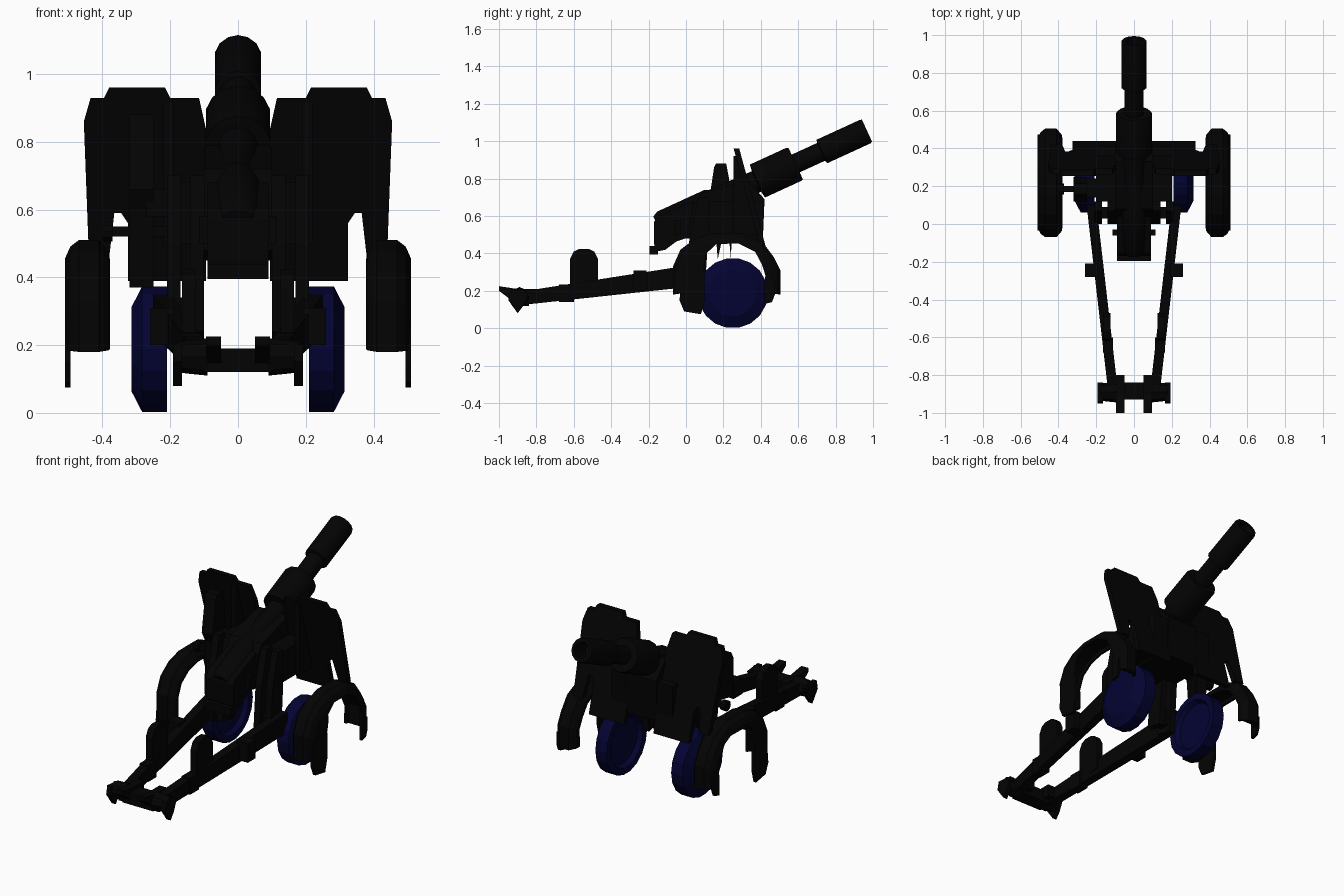
import bpy, bmesh
from math import radians
from mathutils import Vector

cube = bpy.data.objects.get("Cube")
if cube:
    bpy.data.objects.remove(cube, do_unlink=True)


def material(name, rgb):
    m = bpy.data.materials.new(name)
    m.use_nodes = True
    m.diffuse_color = (*rgb, 1)
    bsdf = m.node_tree.nodes["Principled BSDF"]
    bsdf.inputs["Base Color"].default_value = (*rgb, 1)
    bsdf.inputs["Roughness"].default_value = 0.8
    return m


BLACK = material("near_black", (0.001, 0.001, 0.001))
NAVY = material("dark_navy", (0.001, 0.001, 0.033))


def finish(name, bm, mat=BLACK, smooth=False):
    bmesh.ops.recalc_face_normals(bm, faces=bm.faces)
    me = bpy.data.meshes.new(name)
    bm.to_mesh(me)
    bm.free()
    me.materials.append(mat)
    ob = bpy.data.objects.new(name, me)
    bpy.context.collection.objects.link(ob)
    if smooth:
        bpy.ops.object.select_all(action="DESELECT")
        ob.select_set(True)
        bpy.context.view_layer.objects.active = ob
        bpy.ops.object.shade_smooth_by_angle(angle=radians(35))
    return ob


def extrude(name, points, offset):
    """Closed outline of 3D points, pushed along an offset."""
    bm = bmesh.new()
    face = bm.faces.new([bm.verts.new(p) for p in points])
    moved = bmesh.ops.extrude_face_region(bm, geom=[face], use_keep_orig=True)["geom"]
    verts = [v for v in moved if isinstance(v, bmesh.types.BMVert)]
    bmesh.ops.translate(bm, vec=offset, verts=verts)
    return finish(name, bm)


def side_prism(name, yz, x0, x1):
    return extrude(name, [(x0, y, z) for y, z in yz], (x1 - x0, 0, 0))


def box(name, lo, hi):
    y0, z0, y1, z1 = lo[1], lo[2], hi[1], hi[2]
    return side_prism(name, [(y0, z0), (y1, z0), (y1, z1), (y0, z1)], lo[0], hi[0])


def loft(bm, rings):
    """Skin a row of equal closed loops and cap both ends."""
    for a, b in zip(rings, rings[1:]):
        for i in range(len(a)):
            j = (i + 1) % len(a)
            bm.faces.new((a[i], a[j], b[j], b[i]))
    bm.faces.new(rings[0])
    bm.faces.new(rings[-1])


def lathe(name, start, direction, profile, sides=14, mat=BLACK, smooth=True):
    """Turn (distance, radius) pairs around an axis."""
    rot = Vector((0, 0, 1)).rotation_difference(Vector(direction)).to_matrix().to_4x4()
    bm = bmesh.new()
    rings = []
    for dist, rad in profile:
        ring = bmesh.ops.create_circle(bm, segments=sides, radius=rad)["verts"]
        bmesh.ops.translate(bm, vec=(0, 0, dist), verts=ring)
        rings.append(ring)
    loft(bm, rings)
    bmesh.ops.transform(bm, matrix=rot, verts=bm.verts)
    bmesh.ops.translate(bm, vec=start, verts=bm.verts)
    return finish(name, bm, mat, smooth)


def beam(name, a, b, width, h0, h1):
    """Tapering beam between two points."""
    bm = bmesh.new()
    loft(bm, [[bm.verts.new(Vector(p) + Vector((sx * width / 2, 0, sz * h / 2)))
               for sx, sz in ((-1, -1), (1, -1), (1, 1), (-1, 1))] for p, h in ((a, h0), (b, h1))])
    return finish(name, bm)


def mudguard(name, s, path, centre):
    """Arched channel with rounded shoulders and an outer wall of varying depth."""
    bm = bmesh.new()
    rings = []
    for y, z, depth in path:
        p = Vector((0, y, z))
        inward = (Vector((0, *centre)) - p).normalized()
        section = [(0.378, 0.06), (0.382, 0.035), (0.41, 0), (0.47, 0), (0.495, 0.02), (0.51, 0.055),
                   (0.51, depth), (0.495, depth), (0.49, 0.04), (0.395, 0.04), (0.39, 0.06)]
        rings.append([bm.verts.new(p + inward * d + Vector((s * x, 0, 0))) for x, d in section])
    loft(bm, rings)
    return finish(name, bm)


# Gun tube: breech tube, recoil sleeve, barrel and muzzle brake on one tilted axis
AXIS = Vector((0, 0.909, 0.417))
MUZZLE = Vector((0, 0.968, 1.056))


def gun_tube(name, profile):
    lathe(name, MUZZLE, -AXIS, profile)


gun_tube("muzzle_brake", [(0.1, 0.04), (0.0, 0.045), (0, 0.065), (0.01, 0.069),
                          (0.265, 0.069), (0.27, 0.055)])
gun_tube("barrel", [(0.24, 0.052), (0.7, 0.052)])
gun_tube("recoil_sleeve", [(0.42, 0.06), (0.42, 0.092), (0.43, 0.097), (0.645, 0.097), (0.65, 0.06)])
gun_tube("breech_tube", [(0.64, 0.06), (0.9, 0.065), (0.92, 0.075), (1.2, 0.075), (1.23, 0.06)])

# Breech and cradle under the tube
side_prism("breech_block", [(-0.17, 0.57), (-0.15, 0.6), (0.04, 0.68), (0.06, 0.5),
                            (-0.05, 0.465), (-0.11, 0.42), (-0.16, 0.41), (-0.17, 0.45)], -0.09, 0.09)
side_prism("cradle", [(0.0, 0.48), (0.04, 0.66), (0.08, 0.72), (0.33, 0.79), (0.42, 0.69),
                      (0.41, 0.45), (0.25, 0.49)], -0.1, 0.1)
box("breech_handle", (-0.09, -0.195, 0.395), (0.09, -0.15, 0.44))
box("breech_ears", (-0.115, -0.06, 0.5), (0.115, -0.03, 0.58))

SHIELD = [(0.095, 0.39), (0.325, 0.39), (0.325, 0.56), (0.345, 0.59), (0.365, 0.59), (0.38, 0.46),
          (0.44, 0.46), (0.455, 0.86), (0.435, 0.93), (0.395, 0.93), (0.38, 0.96), (0.215, 0.96),
          (0.2, 0.93), (0.115, 0.93), (0.095, 0.84)]
GUARD = [(-0.07, 0.18, 0.17), (-0.07, 0.33, 0.17), (-0.03, 0.42, 0.16), (0.05, 0.48, 0.1),
         (0.15, 0.51, 0.06), (0.3, 0.51, 0.06), (0.41, 0.46, 0.065), (0.47, 0.38, 0.075),
         (0.505, 0.31, 0.085), (0.505, 0.18, 0.085)]
REAR_SKIRT = [(-0.035, 0.15), (-0.01, 0.09), (0.08, 0.075), (0.1, 0.15), (0.1, 0.3), (-0.02, 0.3)]
FRONT_SKIRT = [(0.42, 0.13), (0.46, 0.14), (0.475, 0.18), (0.475, 0.25), (0.42, 0.25)]
PADDLE = [(-0.62, 0.18), (-0.62, 0.37), (-0.6, 0.41), (-0.57, 0.425), (-0.52, 0.425),
          (-0.49, 0.41), (-0.47, 0.37), (-0.47, 0.2)]

for s, side in ((1, "left"), (-1, "right")):
    # Sloping shield plate with its brace
    extrude(side + "_shield", [(s * x, 0.255 + (0.96 - z) * 0.27, z) for x, z in SHIELD], (0, 0.03, 0))
    side_prism(side + "_shield_brace", [(0.255, 0.92), (0.28, 0.92), (0.4, 0.5), (0.255, 0.5)],
               s * 0.19, s * 0.22)
    box(side + "_trunnion", (s * 0.09, 0.12, 0.5), (s * 0.2, 0.41, 0.68))
    # Wheel with outer bevel and shallow inner hub
    lathe(side + "_wheel", (s * 0.21, 0.25, 0.188), (s, 0, 0),
          [(0.025, 0.135), (0, 0.15), (0, 0.188), (0.073, 0.188), (0.105, 0.125)], 18, NAVY, False)
    # Arched mudguard with ragged outer skirts
    mudguard(side + "_mudguard", s, GUARD, (0.22, 0.22))
    side_prism(side + "_mudguard_rear_skirt", REAR_SKIRT, s * 0.495, s * 0.511)
    side_prism(side + "_mudguard_front_skirt", FRONT_SKIRT, s * 0.495, s * 0.511)
    # Trail pivot plates and split trail
    for x0, x1, low in ((0.1, 0.14, 0.22), (0.17, 0.21, 0.2)):
        side_prism(side + "_trail_pivot", [(0.0, low + 0.02), (0.1, low), (0.12, 0.5), (0.12, 0.7),
                                           (0.07, 0.7), (0.02, 0.5)], s * x0, s * x1)
    box(side + "_pivot_pin", (s * 0.12, 0.03, 0.24), (s * 0.2, 0.09, 0.34))
    beam(side + "_trail", (s * 0.225, 0.1, 0.29), (s * 0.107, -0.92, 0.155), 0.052, 0.12, 0.07)
    side_prism(side + "_trail_paddle", PADDLE, s * 0.125, s * 0.165)
    box(side + "_trail_latch", (s * 0.19, -0.28, 0.2), (s * 0.26, -0.21, 0.31))
    box(side + "_trail_clamp", (s * 0.11, -0.68, 0.14), (s * 0.165, -0.6, 0.235))
    # Spade, end knob and tow hook at the trail end
    side_prism(side + "_spade", [(-0.95, 0.15), (-0.9, 0.08), (-0.87, 0.12), (-0.84, 0.19),
                                 (-0.94, 0.2)], s * 0.165, s * 0.192)
    lathe(side + "_end_knob", (s * 0.09, -0.89, 0.165), (s, 0, 0),
          [(0, 0.055), (0.05, 0.05), (0.09, 0.045)], 8, BLACK, False)
    side_prism(side + "_tow_hook", [(-1.0, 0.2), (-1.0, 0.225), (-0.9, 0.21), (-0.8, 0.21),
                                    (-0.8, 0.14), (-0.92, 0.14)], s * 0.05, s * 0.095)

box("tail_crossbar", (-0.1, -0.93, 0.12), (0.1, -0.84, 0.19))

# Sight and elevation gear on one side
side_prism("sight_plate", [(0.12, 0.66), (0.15, 0.86), (0.16, 0.88), (0.215, 0.88), (0.23, 0.8),
                           (0.25, 0.64), (0.24, 0.37), (0.22, 0.6), (0.17, 0.37), (0.15, 0.6)], -0.32, -0.25)
box("sight_bracket", (-0.27, 0.14, 0.58), (-0.15, 0.24, 0.66))
box("gear_arm", (-0.38, 0.17, 0.52), (-0.2, 0.2, 0.55))
lathe("gear_handwheel", (-0.4, 0.185, 0.535), (1, 0, 0), [(0, 0.03), (0.03, 0.03)], 10)
